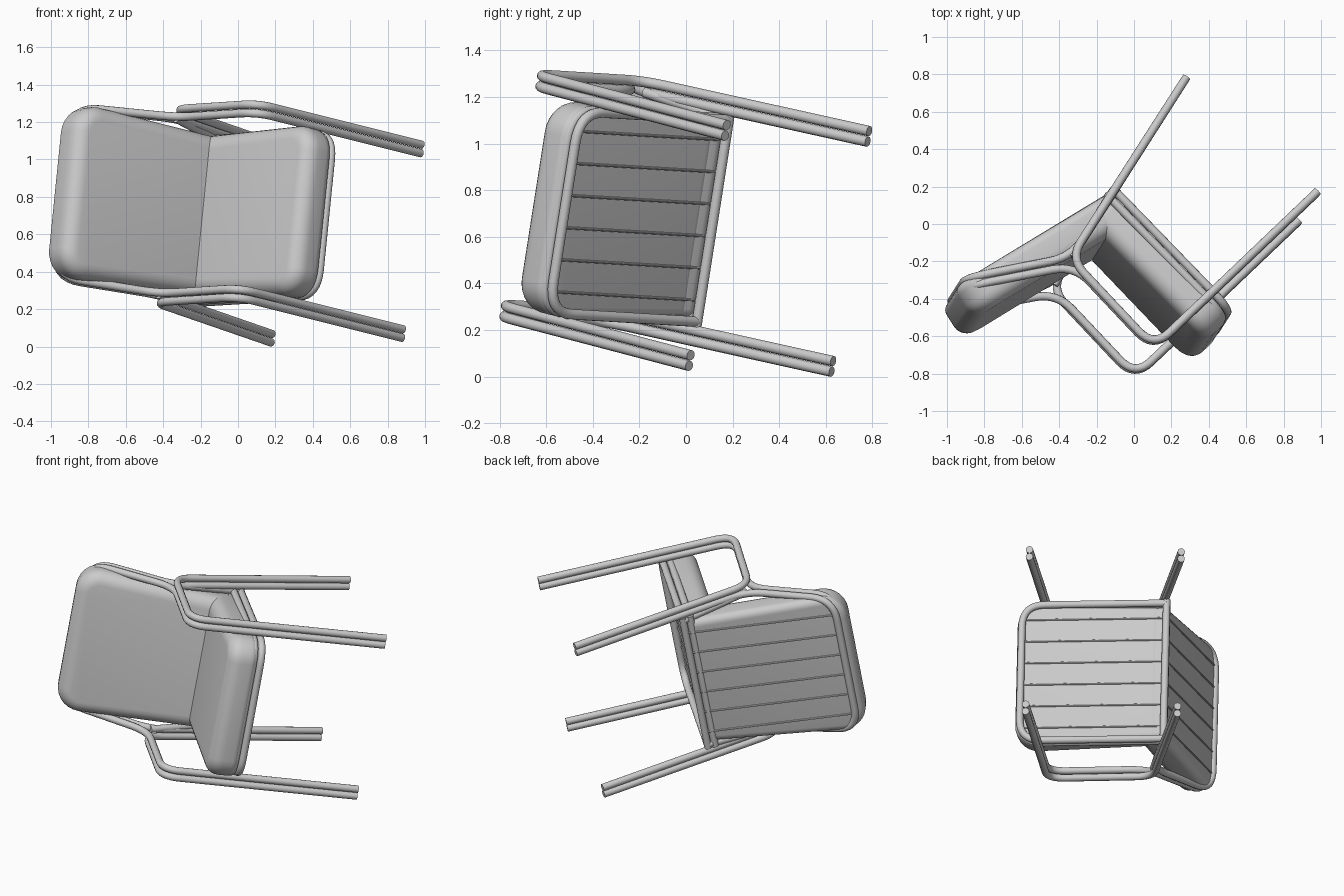
import bpy, bmesh
from math import sin, cos, pi
from mathutils import Vector, Matrix

cube = bpy.data.objects.get("Cube")
if cube:
    bpy.data.objects.remove(cube, do_unlink=True)

# One plain grey for everything
grey = bpy.data.materials.new("plain_grey")
grey.use_nodes = True
grey.diffuse_color = (0.6, 0.6, 0.6, 1)
grey.node_tree.nodes["Principled BSDF"].inputs["Base Color"].default_value = (0.6, 0.6, 0.6, 1)

# The chair is built upright (facing -y), then tipped onto its side
left = Vector((0.099, 0.154, 0.983)).normalized()
front = Vector((0.754, -0.657, 0.032))
front = (front - left * front.dot(left)).normalized()
up = left.cross(-front)
TIP = Matrix((left, -front, up)).transposed().to_4x4()
TIP.translation = (0.58, 0.4, 0.55)

R = 0.0225       # tube radius
PAIR = 0.046     # spacing of paired tubes


def finish(ob, angle):
    ob.matrix_world = TIP
    bpy.ops.object.select_all(action='DESELECT')
    ob.select_set(True)
    bpy.context.view_layer.objects.active = ob
    if ob.type == 'CURVE':
        bpy.ops.object.convert(target='MESH')
        ob = bpy.context.object
    bpy.ops.object.shade_smooth_by_angle(angle=angle)
    return ob


def P(l, f, u):
    """Point from leftward, forward and upward distances."""
    return Vector((l, -f, u))


def rounded(points, cuts):
    """Replace each inner corner by a smooth bend."""
    path = [points[0]]
    for i, cut in enumerate(cuts, 1):
        c = points[i]
        a = c + (points[i - 1] - c).normalized() * cut
        b = c + (points[i + 1] - c).normalized() * cut
        for k in range(9):
            t = k / 8
            path.append(a * (1 - t) ** 2 + c * 2 * t * (1 - t) + b * t * t)
    return path + [points[-1]]


def tube(name, points, cuts=(), radius=R):
    curve = bpy.data.curves.new(name, 'CURVE')
    curve.dimensions = '3D'
    curve.bevel_depth = radius
    curve.bevel_resolution = 2 if radius < R else 4
    curve.use_fill_caps = True
    path = rounded(points, cuts)
    spline = curve.splines.new('POLY')
    spline.points.add(len(path) - 1)
    for sp, p in zip(spline.points, path):
        sp.co = (*p, 1)
    curve.materials.append(grey)
    ob = bpy.data.objects.new(name, curve)
    bpy.context.collection.objects.link(ob)
    return finish(ob, 0.7)


def mirrored(points):
    return points + [Vector((-p.x, p.y, p.z)) for p in reversed(points)]


def pad(name, base, along, length, thick, w0, w1, r0, r1):
    """Cushion with rounded corners and puffy edges, lying along a direction."""
    s_dir = along.normalized()
    t_dir = s_dir.cross(Vector((1, 0, 0)))
    if t_dir.dot(P(0, 1, 1)) < 0:
        t_dir = -t_dir
    low, high, n = 0.045, 0.08, 6
    profile = [(low * (1 - sin(k * pi / 2 / n)), low * (1 - cos(k * pi / 2 / n)))
               for k in range(n + 1)]
    profile += [(high * (1 - cos(k * pi / 2 / n)), thick - high * (1 - sin(k * pi / 2 / n)))
                for k in range(n + 1)]
    bm = bmesh.new()
    rings = []
    for inset, height in profile:
        ring = []
        corners = [(1, 0, r0, -pi / 2), (1, 1, r1, 0), (-1, 1, r1, pi / 2), (-1, 0, r0, pi)]
        for side, end, r, start in corners:
            r = max(r - inset, 0.015)
            half = (w1 if end else w0) - inset - r
            centre = length - inset - r if end else inset + r
            for k in range(8):
                a = start + k * pi / 14
                x, s = side * half + r * cos(a), centre + r * sin(a)
                ring.append(bm.verts.new(base + Vector((x, 0, 0)) + s_dir * s + t_dir * height))
        rings.append(ring)
    for a, b in zip(rings, rings[1:]):
        for i in range(len(a)):
            j = (i + 1) % len(a)
            bm.faces.new((a[i], a[j], b[j], b[i]))
    bm.faces.new(rings[0])
    bm.faces.new(rings[-1])
    bmesh.ops.recalc_face_normals(bm, faces=bm.faces)
    mesh = bpy.data.meshes.new(name)
    bm.to_mesh(mesh)
    bm.free()
    mesh.materials.append(grey)
    ob = bpy.data.objects.new(name, mesh)
    bpy.context.collection.objects.link(ob)
    return finish(ob, 0.6)


def seat_u(f, offset):
    """Height of the sloping seat at a forward distance."""
    return offset + 0.085 * f


# Legs with armrests: outer hoop on each side
for side, word in ((1, "left"), (-1, "right")):
    l = side * (0.502 + PAIR / 2)
    tube(word + "_arm_hoop",
         [P(l, 0.465, 0), P(l, 0.36, 1.225), P(l, -0.29, 1.16), P(l, -0.465, 0)], (0.12, 0.11))

# Front legs run along the arms and up round the back; rear legs do the same behind them
IN = 0.502 - PAIR / 2
arm_to_back = mirrored([P(IN, 0.465, 0), P(IN, 0.36, 1.225), P(IN, -0.25, 1.165),
                        P(0.462, -0.604, 1.627)])
tube("front_leg_and_back_frame", arm_to_back, (0.12, 0.12, 0.15, 0.15, 0.12, 0.12))
leg_to_back = mirrored([P(IN, -0.465, 0), P(IN, -0.29, 1.14), P(0.462, -0.64, 1.60)])
tube("rear_leg_and_back_frame", leg_to_back, (0.12, 0.15, 0.15, 0.12))

# Seat frame: two stacked hoops and rear crossbars
REAR = -0.36
for i, word in enumerate(("lower", "upper")):
    h = 0.737 + i * PAIR
    hoop = mirrored([P(0.44, REAR, seat_u(REAR, h)), P(0.44, 0.525, seat_u(0.525, h))])
    tube(word + "_seat_frame", hoop, (0.14, 0.14))
    tube(word + "_rear_crossbar", [P(s * 0.462, REAR, seat_u(REAR, h)) for s in (1, -1)])

# Braces from the seat corners up to the arms
for side, word in ((1, "left"), (-1, "right")):
    tube(word + "_back_brace", [P(side * 0.44, REAR, 0.71), P(side * IN, -0.29, 1.14)])

# Thin support wires under the seat and behind the back
for i in range(6):
    l = -0.35 + 0.14 * i
    tube(f"seat_wire_{i + 1}",
         [P(l, REAR, seat_u(REAR, 0.757)), P(l, 0.5, seat_u(0.5, 0.757))], radius=0.006)
    tube(f"back_wire_{i + 1}", [P(l, -0.367, 0.72), P(l, -0.632, 1.58)], radius=0.006)

# Cushions
pad("seat_cushion", P(0, -0.33, 0.732), P(0, 1, 0.085), 0.89, 0.185, 0.435, 0.46, 0.04, 0.14)
pad("back_cushion", P(0, -0.365, 0.715), P(0, -0.308, 1), 0.99, 0.2, 0.43, 0.468, 0.04, 0.15)
